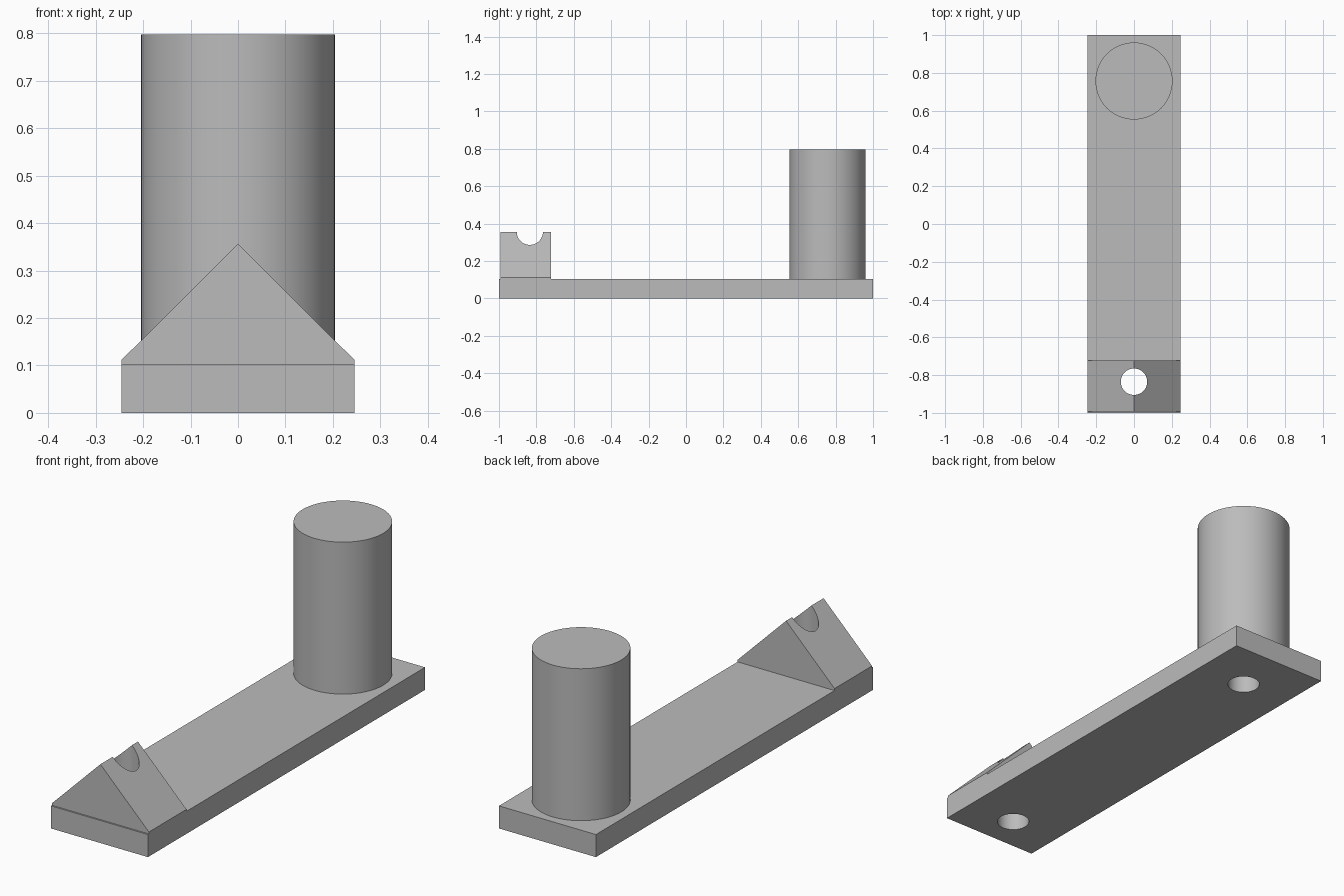
import bpy, bmesh
from mathutils import Matrix

cube = bpy.data.objects.get("Cube")
if cube:
    bpy.data.objects.remove(cube, do_unlink=True)

HALF_W, PLATE_H = 0.245, 0.103
POST_Y, HOLE_Y = 0.757, -0.835

grey = bpy.data.materials.new("plain_grey")
colour = (0.5, 0.5, 0.5, 1)
grey.diffuse_color = colour
grey.use_nodes = True
grey.node_tree.nodes["Principled BSDF"].inputs["Base Color"].default_value = colour


def add_object(name, bm):
    bmesh.ops.recalc_face_normals(bm, faces=bm.faces)
    mesh = bpy.data.meshes.new(name)
    bm.to_mesh(mesh)
    bm.free()
    mesh.materials.append(grey)
    obj = bpy.data.objects.new(name, mesh)
    bpy.context.collection.objects.link(obj)
    return obj


def extrude_profile(name, profile, y0, y1):
    """Extrude an x-z outline along y."""
    bm = bmesh.new()
    face = bm.faces.new([bm.verts.new((x, y0, z)) for x, z in profile])
    new = bmesh.ops.extrude_face_region(bm, geom=[face])["geom"]
    verts = [v for v in new if isinstance(v, bmesh.types.BMVert)]
    bmesh.ops.translate(bm, verts=verts, vec=(0, y1 - y0, 0))
    return add_object(name, bm)


def cylinder(name, radius, y, z0, z1):
    bm = bmesh.new()
    bmesh.ops.create_cone(bm, cap_ends=True, segments=64, radius1=radius,
                          radius2=radius, depth=z1 - z0,
                          matrix=Matrix.Translation((0, y, (z0 + z1) / 2)))
    return add_object(name, bm)


def drill(obj, cutter):
    mod = obj.modifiers.new("hole", 'BOOLEAN')
    mod.operation = 'DIFFERENCE'
    mod.solver = 'EXACT'
    mod.object = cutter
    bpy.context.view_layer.objects.active = obj
    bpy.ops.object.modifier_apply(modifier=mod.name)


# Flat base, ridged block at the front, upright post at the back
base = extrude_profile("base_plate", [(-HALF_W, 0), (HALF_W, 0),
                       (HALF_W, PLATE_H), (-HALF_W, PLATE_H)], -1, 1)
block = extrude_profile("ridged_block", [(-HALF_W, PLATE_H), (HALF_W, PLATE_H),
                        (HALF_W, 0.112), (0, 0.356), (-HALF_W, 0.112)],
                        -0.993, -0.722)
post = cylinder("post", 0.204, POST_Y, PLATE_H, 0.797)

# Through hole at the front, blind hole up into the post
front_cutter = cylinder("front_hole_cutter", 0.07, HOLE_Y, -0.1, 0.5)
post_cutter = cylinder("post_hole_cutter", 0.07, POST_Y, -0.1, 0.6)
for obj, cutter in ((base, front_cutter), (base, post_cutter),
                    (block, front_cutter), (post, post_cutter)):
    drill(obj, cutter)
for cutter in (front_cutter, post_cutter):
    bpy.data.objects.remove(cutter, do_unlink=True)

# Smooth the round walls only
for obj in (base, block, post):
    bpy.ops.object.select_all(action='DESELECT')
    obj.select_set(True)
    bpy.context.view_layer.objects.active = obj
    bpy.ops.object.shade_smooth_by_angle(angle=0.52)
